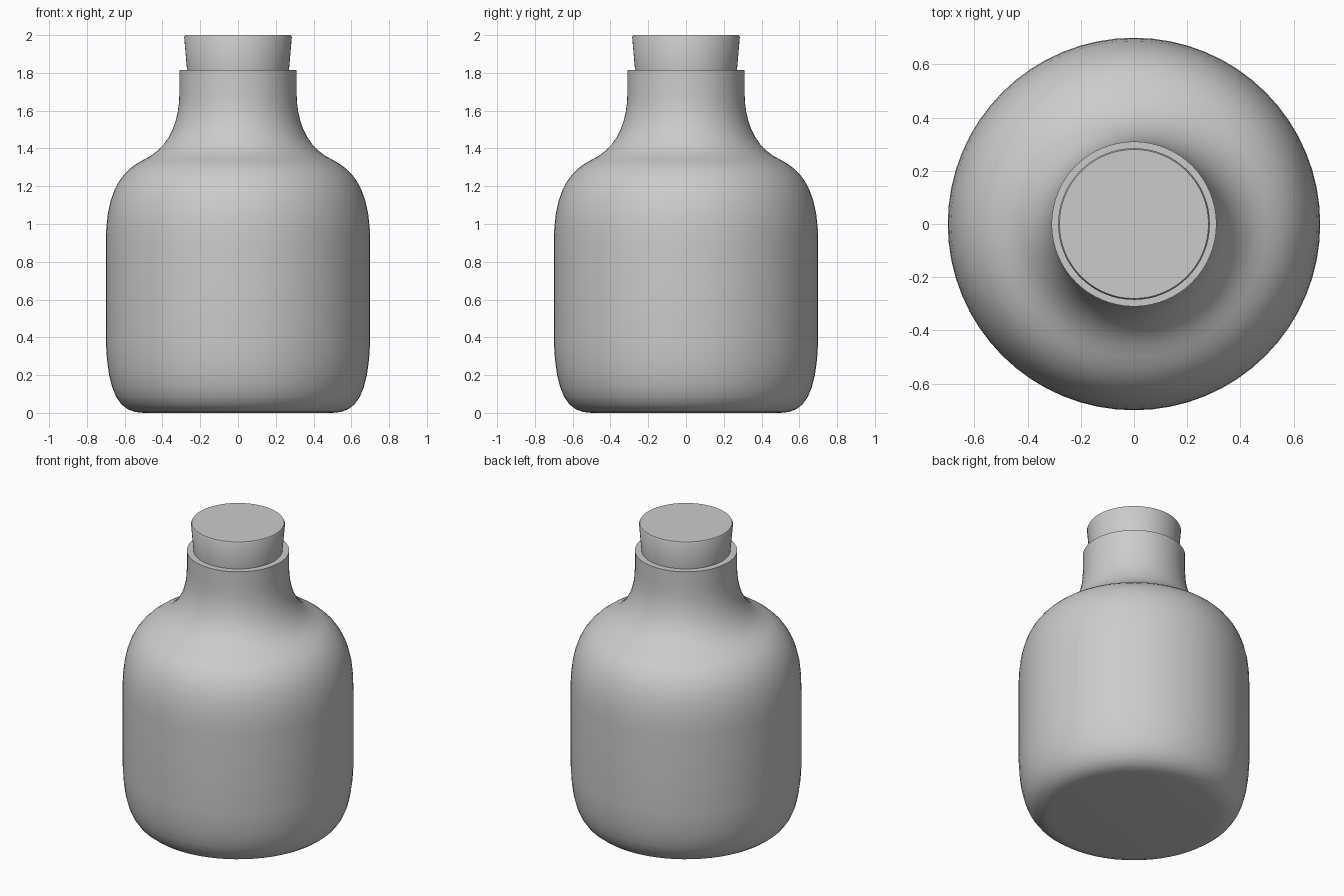
import bpy, math

if "Cube" in bpy.data.objects:
    bpy.data.objects.remove(bpy.data.objects["Cube"])

SEGMENTS = 64


def bezier(p0, p1, p2, p3, steps):
    """Sample a cubic curve in (radius, height) space, end points included."""
    points = []
    for i in range(steps + 1):
        t = i / steps
        w = ((1 - t) ** 3, 3 * t * (1 - t) ** 2, 3 * t * t * (1 - t), t ** 3)
        points.append(tuple(sum(k * p[a] for k, p in zip(w, (p0, p1, p2, p3)))
                            for a in range(2)))
    return points


def lathe(name, profile):
    """Spin a (radius, height) profile around z and cap both ends."""
    n = len(profile)
    verts, faces = [], []
    for s in range(SEGMENTS):
        a = 2 * math.pi * s / SEGMENTS
        verts += [(r * math.cos(a), r * math.sin(a), z) for r, z in profile]
        b, c = s * n, ((s + 1) % SEGMENTS) * n
        faces += [(b + i, c + i, c + i + 1, b + i + 1) for i in range(n - 1)]
    faces.append([s * n for s in reversed(range(SEGMENTS))])
    faces.append([s * n + n - 1 for s in range(SEGMENTS)])
    mesh = bpy.data.meshes.new(name)
    mesh.from_pydata(verts, [], faces)
    obj = bpy.data.objects.new(name, mesh)
    bpy.context.collection.objects.link(obj)
    bpy.ops.object.select_all(action='DESELECT')
    obj.select_set(True)
    bpy.context.view_layer.objects.active = obj
    bpy.ops.object.shade_smooth_by_angle(angle=math.radians(35))
    return obj


# Bottle: rounded base, straight body, round shoulder, flared neck, open mouth
base = bezier((0.50, 0), (0.63, 0), (0.69, 0.10), (0.70, 0.38), 8)
shoulder = bezier((0.70, 0.90), (0.70, 1.17), (0.62, 1.28), (0.50, 1.34), 9)
neck = bezier((0.50, 1.34), (0.37, 1.40), (0.31, 1.53), (0.31, 1.70), 9)
mouth = [(0.31, 1.815), (0.27, 1.815), (0.26, 1.68)]
lathe("bottle", base + [(0.70, 0.64)] + shoulder + neck[1:] + mouth)

# Cork: tapered plug with a slightly eased top edge
lathe("cork", [(0.258, 1.68), (0.27, 1.815), (0.285, 1.99), (0.28, 2.0)])
